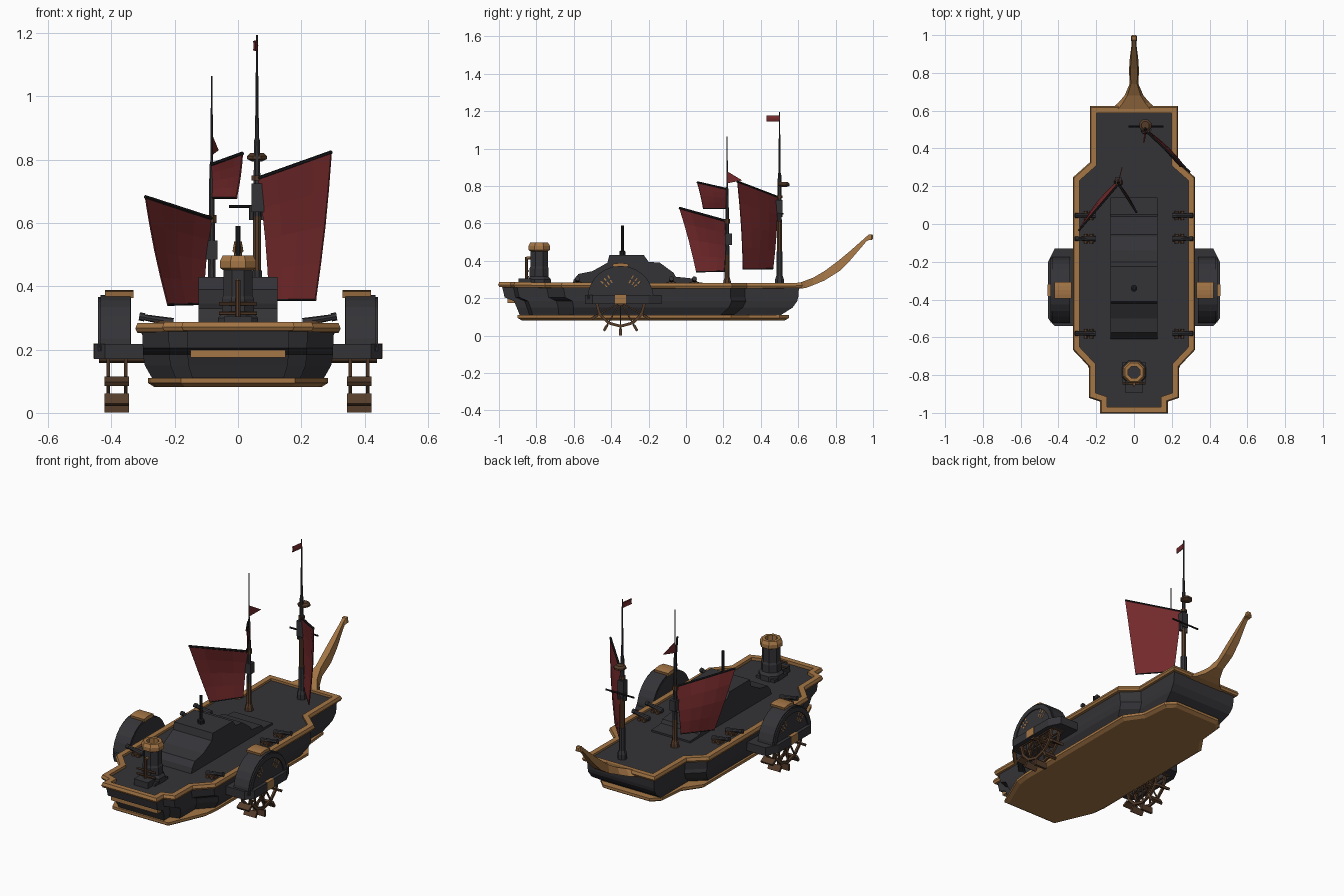
import bpy, bmesh, math
from mathutils import Vector as V

if "Cube" in bpy.data.objects:
    bpy.data.objects.remove(bpy.data.objects["Cube"])


def material(name, rgb):
    m = bpy.data.materials.new(name)
    m.diffuse_color = (*rgb, 1)
    m.use_nodes = True
    m.node_tree.nodes["Principled BSDF"].inputs["Base Color"].default_value = m.diffuse_color
    return m


IRON = material("dark_iron", (0.034, 0.033, 0.038))
WOOD = material("light_wood", (0.37, 0.18, 0.06))
BROWN = material("dark_wood", (0.09, 0.045, 0.023))
RED = material("red_cloth", (0.17, 0.022, 0.024))
BLACK = material("black_spar", (0.012, 0.012, 0.014))


def mesh(name, verts, faces, mat, mirror=False, thick=0):
    me = bpy.data.meshes.new(name)
    me.from_pydata([tuple(v) for v in verts], [], faces)
    bm = bmesh.new()
    bm.from_mesh(me)
    bmesh.ops.recalc_face_normals(bm, faces=bm.faces)
    bm.to_mesh(me)
    bm.free()
    me.materials.append(mat)
    ob = bpy.data.objects.new(name, me)
    bpy.context.collection.objects.link(ob)
    if thick:
        s = ob.modifiers.new("thickness", 'SOLIDIFY')
        s.thickness, s.offset = thick, 0
    if mirror:
        ob.modifiers.new("mirror", 'MIRROR').use_axis[0] = True
        ob.modifiers["mirror"].use_mirror_merge = False
    return ob


def loft(name, rings, mat, caps=True, loop=False, **kw):
    n, k = len(rings[0]), len(rings)
    faces = []
    for i in range(k if loop else k - 1):
        a, b = i * n, (i + 1) % k * n
        faces += [(a + j, a + (j + 1) % n, b + (j + 1) % n, b + j) for j in range(n)]
    if caps and not loop:
        faces += [tuple(range(n)), tuple(range((k - 1) * n, k * n))]
    return mesh(name, [v for r in rings for v in r], faces, mat, **kw)


def box(name, x, y, z, mat, **kw):
    rect = [(x[0], y[0]), (x[1], y[0]), (x[1], y[1]), (x[0], y[1])]
    return loft(name, [[(*p, h) for p in rect] for h in z], mat, **kw)


def lathe(name, x, y, prof, mat, n=8, **kw):
    return loft(name, [[(x + r * math.cos((i + .5) * math.tau / n),
                         y + r * math.sin((i + .5) * math.tau / n), z)
                        for i in range(n)] for r, z in prof], mat, **kw)


def rod(name, p, q, r, mat, r2=None, n=6, **kw):
    p, q = V(p), V(q)
    d = (q - p).normalized()
    u = d.orthogonal().normalized()
    w = d.cross(u)
    ring = lambda c, s: [c + (u * math.cos(i * math.tau / n) + w * math.sin(i * math.tau / n)) * s for i in range(n)]
    return loft(name, [ring(p, r), ring(q, r if r2 is None else r2)], mat, **kw)


def offset(poly, d):
    # mitred inward offset of an anticlockwise outline
    out = []
    for i, p in enumerate(poly):
        p, a, b = V(p), V(poly[i - 1]), V(poly[(i + 1) % len(poly)])
        e, f = (p - a).normalized(), (b - p).normalized()
        n1, n2 = V((-e.y, e.x)), V((-f.y, f.x))
        out.append(p + (n1 + n2) * d / (1 + n1.dot(n2)))
    return out


# Hull outline at deck level and lofted hull
half = [(.165, -.99), (.165, -.93), (.225, -.91), (.225, -.75), (.31, -.66),
        (.31, .24), (.22, .32), (.22, .61)]
outline = half + [(-x, y) for x, y in reversed(half)]


def hull_ring(z, sx, stern, bow):
    return [(x * sx, stern + (y + .99) / 1.6 * (bow - stern), z) for x, y in outline]


loft("hull", [hull_ring(.088, .86, -.87, .5), hull_ring(.112, .88, -.89, .51),
              hull_ring(.15, .95, -.905, .57), hull_ring(.185, .97, -.92, .595),
              hull_ring(.205, .97, -.97, .6), hull_ring(.27, .98, -.985, .605)], IRON)


def sheer(p, z):
    return (p[0], p[1], z + .008 * abs(p[1]) ** 2)


# Gunwale rail around the deck
o, i = offset(outline, -.008), offset(outline, .022)
loft("gunwale_rail", [[sheer(p, .252) for p in o], [sheer(p, .264) for p in offset(outline, -.014)],
                      [sheer(p, .28) for p in o], [sheer(p, .28) for p in i],
                      [sheer(p, .25) for p in i]], WOOD, loop=True)
# Keel plate with its trim
keel = [(.18, -.9), (.275, -.68), (.285, -.6), (.285, .24), (.215, .34), (.2, .5), (.15, .55)]
keel += [(-x, y) for x, y in reversed(keel)]
loft("keel_plate", [[(*p, .082) for p in offset(keel, .02)], [(*p, .095) for p in keel],
                    [(*p, .11) for p in keel]], WOOD)
box("stern_strip", (-.15, .15), (-.955, -.9), (.175, .2), WOOD)

# Curved bowsprit: y, half width, bottom, top
spr = [(.6, .13, .25, .28), (.64, .085, .255, .295), (.68, .05, .27, .31), (.74, .024, .295, .345),
       (.82, .026, .345, .405), (.88, .022, .405, .455), (.94, .014, .475, .508), (.965, .012, .505, .53),
       (.975, .017, .51, .54), (.993, .017, .512, .542), (1.0, .01, .518, .536)]
loft("bowsprit", [[(-w, y, a), (w, y, a), (w * .7, y, b), (-w * .7, y, b)] for y, w, a, b in spr], WOOD)

# Stepped deckhouse with funnel pipe
prof = [(-.61, .265), (-.6, .3), (-.575, .33), (-.5, .345), (-.42, .39), (-.41, .43), (-.225, .43),
        (-.2, .395), (-.14, .39), (-.065, .335), (-.055, .315), (.04, .305), (.05, .285), (.14, .28), (.14, .265)]
loft("deckhouse", [[(x, y, z) for y, z in prof] for x in (-.125, .125)], IRON)
lathe("funnel_pipe", 0, -.34, [(.018, .42), (.018, .45), (.009, .455), (.009, .59)], BLACK)

# Stern smokestack
lathe("stack_body", 0, -.785, [(.068, .265), (.068, .3), (.055, .315), (.055, .36), (.05, .37), (.05, .46)], IRON)
lathe("stack_cap", 0, -.785, [(.048, .45), (.062, .458), (.062, .48), (.052, .497), (.034, .497), (.034, .46)], WOOD)
box("stack_base", (-.06, .06), (-.85, -.73), (.265, .285), IRON)
box("stack_step", (-.045, .045), (-.895, -.83), (.265, .305), IRON)
rod("stack_side_pipe", (0, -.853, .3), (0, -.853, .42), .008, BROWN)
rod("stack_pipe_elbow", (0, -.853, .415), (0, -.8, .415), .008, WOOD)
for z in (.315, .345):
    rod("stack_band", (-.06, -.845, z), (.06, -.845, z), .006, BROWN)

# Paddle boxes
CY, CZ = -.35, .195


def arc(x, r, n=14, a0=0, a1=math.pi):
    return [(x, CY + r * math.cos(a0 + (a1 - a0) * k / n), CZ + r * math.sin(a0 + (a1 - a0) * k / n))
            for k in range(n + 1)]


def arch(name, x0, x1, r0, r1, mat, n=14, a0=0, a1=math.pi):
    rings = zip(arc(x0, r0, n, a0, a1), arc(x1, r0, n, a0, a1), arc(x1, r1, n, a0, a1), arc(x0, r1, n, a0, a1))
    return loft(name, [list(r) for r in rings], mat, mirror=True)


arch("paddle_box_arch", .34, .435, .168, .178, IRON)
arch("paddle_box_outer_rim", .425, .442, .145, .172, IRON)
arch("paddle_box_cap", .33, .42, .172, .193, WOOD, 4, math.pi / 2 - .23, math.pi / 2 + .23)
for x in (.338, .428):
    loft("paddle_box_side", [arc(x, .17), arc(x + .008, .17)], IRON, mirror=True)
    box("paddle_box_skirt", (x, x + .008), (CY - .17, CY + .17), (.17, CZ), IRON, mirror=True)
out = [(.29, -.54), (.42, -.54), (.455, -.5), (.455, -.2), (.42, -.13), (.29, -.13)]
inn = [(.345, -.515), (.42, -.515), (.43, -.49), (.43, -.21), (.42, -.185), (.345, -.185)]
loft("paddle_box_sponson", [[(*p, z) for p in r] for r, z in ((out, .17), (out, .218), (inn, .218), (inn, .17))],
     IRON, loop=True, mirror=True)
box("hub_cover", (.435, .457), (CY - .03, CY + .03), (.172, .22), WOOD, mirror=True)
for a in (42, 52, 62, 118, 128, 138):
    for r in (.098, .125):
        c, s = math.cos(math.radians(a)), math.sin(math.radians(a))
        rod("box_vent", (.434, CY + c * r, CZ + s * r), (.434, CY + c * (r + .018), CZ + s * (r + .018)),
            .005, WOOD, n=4, mirror=True)

# Paddle wheels
WZ, N = .18, 12
for x in (.355, .41):
    rings = []
    for k in range(N):
        a = k * math.tau / N
        rings.append([(x + dx, CY + r * math.cos(a), WZ + r * math.sin(a))
                      for dx, r in ((-.006, .122), (.006, .122), (.006, .137), (-.006, .137))])
    loft("wheel_rim", rings, BROWN, loop=True, mirror=True)
    for k in range(N):
        d = V((0, math.cos(k * math.tau / N), math.sin(k * math.tau / N)))
        rod("wheel_spoke", V((x, CY, WZ)), V((x, CY, WZ)) + d * .17, .005, BROWN, n=4, mirror=True)
for k in range(N):
    a = k * math.tau / N
    d, t = V((0, math.cos(a), math.sin(a))), V((0, -math.sin(a), math.cos(a)))
    loft("wheel_paddle", [[V((x, CY, WZ)) + d * r + t * s for r, s in
                           ((.142, -.007), (.178, -.007), (.178, .007), (.142, .007))] for x in (.345, .422)],
         BROWN, mirror=True)
rod("wheel_axle", (.28, CY, WZ), (.44, CY, WZ), .022, BROWN, n=8, mirror=True)

# Deck cannons, mirrored to both sides
for y in (.045, -.078, -.58):
    box("cannon_carriage", (.215, .265), (y - .016, y + .016), (.265, .29), BROWN, mirror=True)
    rod("cannon_barrel", (.205, y, .286), (.308, y, .304), .014, IRON, .009, n=8, mirror=True)
    rod("cannon_muzzle", (.295, y, .302), (.312, y, .305), .013, IRON, n=8, mirror=True)
    for x in (.225, .255):
        rod("cannon_wheels", (x, y - .025, .277), (x, y + .025, .277), .01, BROWN, mirror=True)

# Masts
MX, MY, FX, FY = .06, .5, -.083, .22
lathe("main_mast_foot", MX, MY, [(.026, .265), (.026, .3), (.018, .32), (.018, .45)], IRON)
lathe("main_mast_lower", MX, MY, [(.014, .45), (.014, .62)], BROWN)
lathe("main_mast_upper", MX, MY, [(.013, .6), (.01, .86), (.007, .87), (.005, 1.0), (.003, 1.195)], IRON)
box("main_mast_block", (.042, .082), (.48, .515), (.635, .725), IRON)
for x in (.045, .082):
    rod("main_mast_pulley", (x, .5, .61), (x, .5, .655), .011, IRON)
rod("main_mast_crossbar", (-.028, .517, .652), (.155, .517, .652), .005, BLACK)
lathe("crows_nest", MX, MY + .022, [(.018, .795), (.034, .802), (.034, .812), (.022, .822)], BROWN)
lathe("main_mast_collar", MX, MY, [(.018, .735), (.018, .75)], BROWN)
lathe("aft_mast_foot", FX, FY, [(.024, .265), (.022, .29), (.015, .31), (.013, .43)], BROWN)
lathe("aft_mast_upper", FX, FY, [(.013, .42), (.01, .63), (.008, .78), (.004, .8), (.003, 1.065)], IRON)
box("aft_mast_block", (FX - .018, FX + .018), (FY - .012, FY + .025), (.485, .545), IRON)
lathe("aft_mast_collar", FX, FY, [(.016, .6), (.016, .625)], BROWN)


# Sails: inner top, outer top, outer bottom, inner bottom, belly
def sail(name, a, b, c, d, belly, n=4, spars=True):
    a, b, c, d = map(V, (a, b, c, d))
    nrm = (b - a).cross(d - a).normalized()
    vs = []
    for j in range(n + 1):
        for k in range(n + 1):
            u, v = k / n, j / n
            vs.append(a.lerp(b, u).lerp(d.lerp(c, u), v) + nrm * belly * math.sin(math.pi * v) * (.4 + .6 * math.sin(math.pi * u)))
    f = [(j * (n + 1) + k, j * (n + 1) + k + 1, (j + 1) * (n + 1) + k + 1, (j + 1) * (n + 1) + k)
         for j in range(n) for k in range(n)]
    mesh(name, vs, f, RED, thick=.005)
    if spars:
        rod(name + "_yard", a, b, .006, BLACK)
        rod(name + "_boom", d, c, .004, BLACK)


sail("main_sail", (.065, .49, .742), (.295, .275, .824), (.245, .305, .357), (.1, .465, .358), .018)
sail("aft_sail", (FX, .21, .615), (-.293, -.035, .683), (-.222, .055, .342), (-.11, .205, .345), -.018)
sail("aft_topsail", (FX, .212, .785), (.014, .06, .82), (-.005, .092, .68), (-.08, .21, .68), .008)
sail("main_flag", (MX, .5, 1.176), (.05, .43, 1.176), (.05, .43, 1.145), (MX, .5, 1.145), .004, spars=False)
mesh("aft_pennant", [(FX, FY, .878), (FX, FY, .815), (FX + .02, .3, .83)], [(0, 1, 2)], RED, thick=.004)
